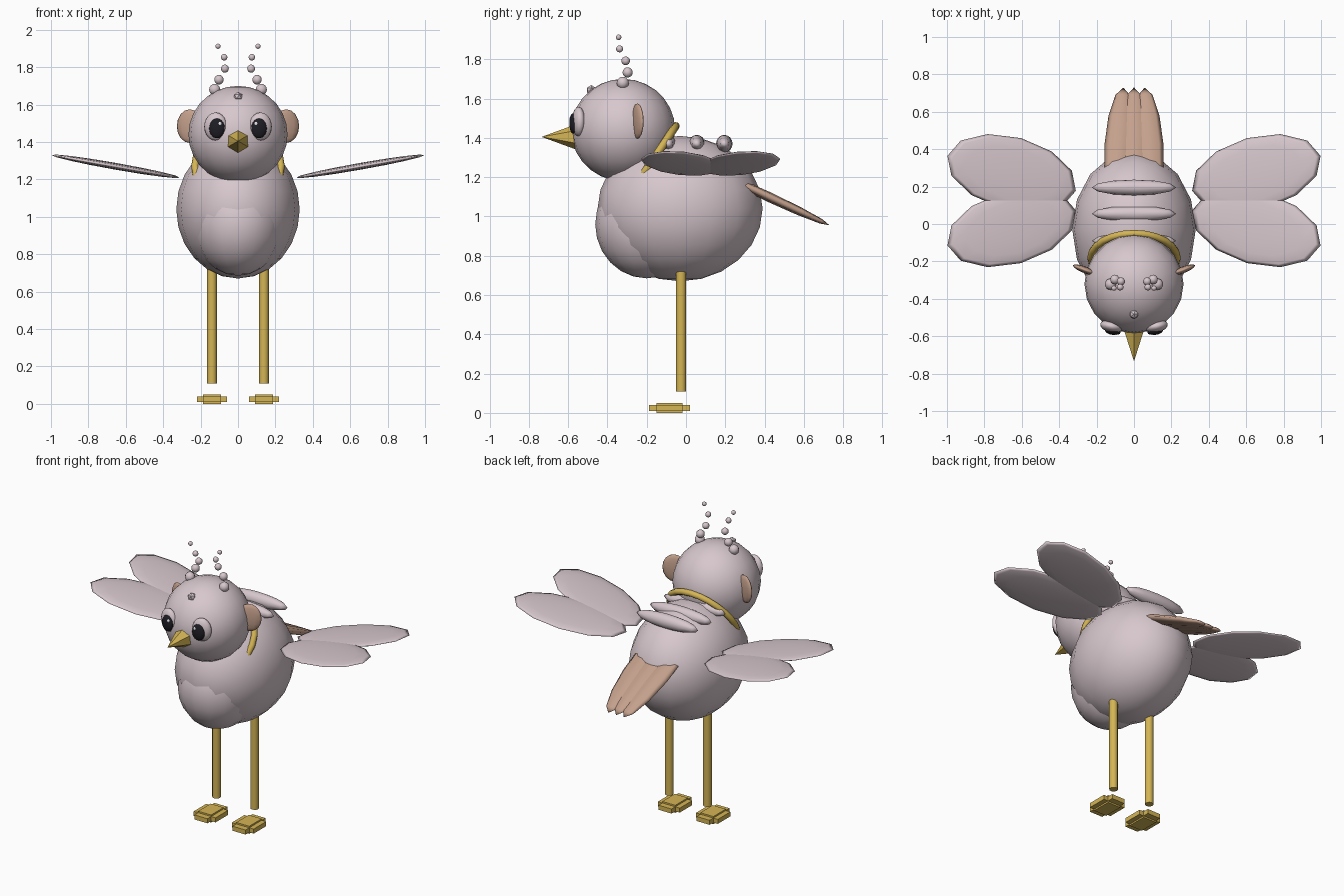
import bpy
import bmesh
from math import radians
from mathutils import Matrix

if "Cube" in bpy.data.objects:
    bpy.data.objects.remove(bpy.data.objects["Cube"])


def material(name, rgb):
    m = bpy.data.materials.new(name)
    m.use_nodes = True
    m.diffuse_color = (*rgb, 1)
    m.node_tree.nodes["Principled BSDF"].inputs["Base Color"].default_value = (*rgb, 1)
    return m


PINK = material("dusty_pink", (0.68, 0.575, 0.61))
BROWN = material("tan_brown", (0.55, 0.35, 0.26))
YELLOW = material("mustard_yellow", (0.66, 0.46, 0.09))
BLACK = material("eye_black", (0.012, 0.012, 0.018))
WHITE = material("eye_glint", (0.8, 0.8, 0.85))


def finish(name, bm, mat, loc=(0, 0, 0), rot=(0, 0, 0), order='XYZ', smooth=True):
    for f in bm.faces:
        f.smooth = smooth
    mesh = bpy.data.meshes.new(name)
    bm.to_mesh(mesh)
    bm.free()
    mesh.materials.append(mat)
    ob = bpy.data.objects.new(name, mesh)
    ob.location = loc
    ob.rotation_mode = order
    ob.rotation_euler = [radians(a) for a in rot]
    bpy.context.collection.objects.link(ob)
    return ob


def ball(name, loc, radii, mat=PINK, rot=(0, 0, 0), seg=12, rings=8, order='XYZ'):
    bm = bmesh.new()
    bmesh.ops.create_uvsphere(bm, u_segments=seg, v_segments=rings, radius=1)
    bmesh.ops.scale(bm, vec=radii, verts=bm.verts)
    return finish(name, bm, mat, loc, rot, order)


def cone(name, loc, r1, r2, depth, sides, mat, rot=(0, 0, 0), smooth=False):
    bm = bmesh.new()
    bmesh.ops.create_cone(bm, cap_ends=True, segments=sides, radius1=r1, radius2=r2, depth=depth)
    ob = finish(name, bm, mat, loc, rot, smooth=smooth)
    if smooth:
        for f in ob.data.polygons:
            f.use_smooth = len(f.vertices) == 4
    return ob


# Body, belly and head
ball("body", (0, -0.03, 1.04), (0.33, 0.42, 0.37), seg=16, rings=12)
ball("belly", (0, -0.2, 0.96), (0.24, 0.262, 0.275), seg=16, rings=12)
ball("head", (0, -0.32, 1.44), (0.265, 0.265, 0.26), seg=20, rings=14)

# Beak
cone("beak", (0, -0.645, 1.405), 0.066, 0, 0.18, 6, YELLOW, rot=(90, 0, 0))

# Forehead gem
bm = bmesh.new()
bmesh.ops.create_icosphere(bm, subdivisions=1, radius=0.026)
finish("forehead_gem", bm, PINK, (0, -0.482, 1.643), smooth=False)

# Neck ring, mostly sunk into the head and body
bpy.ops.mesh.primitive_torus_add(major_radius=0.23, minor_radius=0.02, major_segments=24,
                                 minor_segments=8, location=(0, -0.18, 1.27),
                                 rotation=(radians(56), 0, 0))
collar = bpy.context.object
collar.name = "neck_ring"
collar.data.materials.append(YELLOW)
bpy.ops.object.shade_smooth()

# Ridges across the back
for i, y in enumerate((-0.09, 0.055, 0.195)):
    ball(f"back_ridge_{i + 1}", (0, y, 1.37), (0.225, 0.042, 0.045), seg=12, rings=8)

# Tail feathers
for side, label in ((-1, "right"), (0, "middle"), (1, "left")):
    ball(f"{label}_tail_feather", (side * 0.078, 0.42, 1.1), (0.08, 0.025, 0.342), BROWN,
         rot=(-115, 0, side * 4), seg=8, rings=6)

# Crest beads: x, y, z, radius
BEADS = ((0.125, -0.322, 1.68, 0.031), (0.102, -0.297, 1.733, 0.026),
         (0.07, -0.307, 1.792, 0.022), (0.074, -0.338, 1.853, 0.018),
         (0.107, -0.343, 1.912, 0.014))


def foot(name, x, y):
    """Crossed plates with a thicker block in the middle."""
    bm = bmesh.new()
    for size in ((0.095, 0.13, 0.05), (0.16, 0.13, 0.03), (0.095, 0.208, 0.03)):
        bmesh.ops.create_cube(bm, size=1, matrix=Matrix.Diagonal((*size, 1)))
    finish(name, bm, YELLOW, (x, y, 0.025), smooth=False)


# Paired parts
for s, label in ((1, "left"), (-1, "right")):
    # Eyes
    ball(f"{label}_eye", (s * 0.12, -0.547, 1.483), (0.062, 0.033, 0.075),
         rot=(0, 0, s * 12), seg=16, rings=10)
    ball(f"{label}_pupil", (s * 0.113, -0.574, 1.473), (0.042, 0.019, 0.053), BLACK,
         rot=(0, 0, s * 8), seg=16, rings=10)
    ball(f"{label}_eye_glint", (s * 0.097, -0.586, 1.497), (0.011, 0.008, 0.012), WHITE, seg=8, rings=6)
    # Ears
    ball(f"{label}_ear", (s * 0.258, -0.247, 1.485), (0.074, 0.018, 0.09), BROWN, rot=(0, 0, s * 21))
    # Crest
    for i, (x, y, z, r) in enumerate(BEADS):
        ball(f"{label}_crest_bead_{i + 1}", (s * x, y, z), (r, r, r), seg=10)
    # Wings, two overlapping lobes per side
    for t, part in ((1, "rear"), (-1, "front")):
        ball(f"{label}_{part}_wing", (s * 0.654, 0.125 + t * 0.146, 1.27), (0.361, 0.195, 0.018),
             rot=(0, -s * 10, s * t * 15), order='ZYX')
    # Legs and feet
    cone(f"{label}_leg", (s * 0.139, -0.025, 0.43), 0.026, 0.026, 0.64, 12, YELLOW, smooth=True)
    foot(f"{label}_foot", s * 0.139, -0.084)
